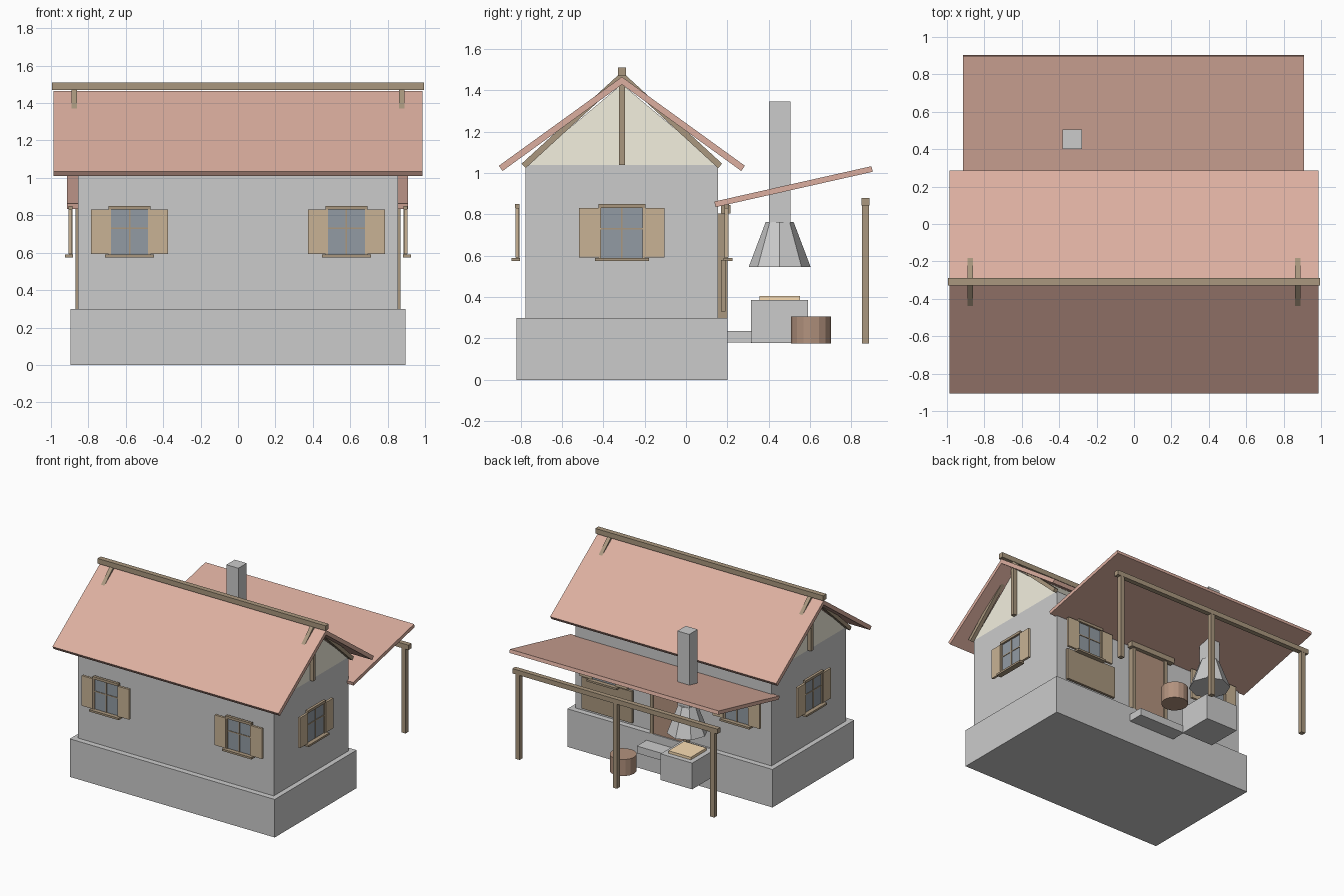
import bpy, bmesh, math
from mathutils import Matrix, Vector

if "Cube" in bpy.data.objects:
    bpy.data.objects.remove(bpy.data.objects["Cube"])


def material(name, rgb):
    m = bpy.data.materials.new(name)
    m.diffuse_color = (*rgb, 1)
    m.use_nodes = True
    m.node_tree.nodes["Principled BSDF"].inputs["Base Color"].default_value = m.diffuse_color
    return m


TILE = material("roof_tile", (0.72, 0.43, 0.35))
WOOD = material("dark_wood", (0.40, 0.31, 0.21))
SHUTTER = material("light_wood", (0.58, 0.45, 0.30))
DOOR = material("door_wood", (0.45, 0.29, 0.21))
GLASS = material("glass", (0.29, 0.33, 0.37))
PLASTER = material("cream_plaster", (0.90, 0.87, 0.74))
BOARD = material("pale_board", (0.95, 0.72, 0.45))


def finish(name, bm, mat=None, matrix=None):
    if matrix:
        bm.transform(matrix)
    bmesh.ops.recalc_face_normals(bm, faces=bm.faces)
    me = bpy.data.meshes.new(name)
    bm.to_mesh(me)
    bm.free()
    ob = bpy.data.objects.new(name, me)
    bpy.context.collection.objects.link(ob)
    if mat:
        me.materials.append(mat)
    return ob


def box(name, x, y, z, mat=None, matrix=None):
    """Box from (min, max) pairs."""
    bm = bmesh.new()
    bmesh.ops.create_cube(bm, size=1)
    for v in bm.verts:
        v.co = [r[0] if c < 0 else r[1] for c, r in zip(v.co, (x, y, z))]
    return finish(name, bm, mat, matrix)


def extrude_x(name, profile, x0, x1, mat=None):
    """Extrude a (y, z) profile along x."""
    bm = bmesh.new()
    face = bm.faces.new([bm.verts.new((x0, y, z)) for y, z in profile])
    out = bmesh.ops.extrude_face_region(bm, geom=[face])
    verts = [g for g in out["geom"] if isinstance(g, bmesh.types.BMVert)]
    bmesh.ops.translate(bm, verts=verts, vec=(x1 - x0, 0, 0))
    return finish(name, bm, mat)


def cone(name, sides, r1, r2, centre, z0, z1, mat=None):
    bm = bmesh.new()
    bmesh.ops.create_cone(bm, cap_ends=True, segments=sides, radius1=r1, radius2=r2, depth=z1 - z0)
    return finish(name, bm, mat, Matrix.Translation((*centre, (z0 + z1) / 2)))


# House body
YC = -0.31
box("plinth", (-0.895, 0.895), (-0.82, 0.2), (0, 0.3))
box("walls", (-0.855, 0.855), (-0.775, 0.155), (0.3, 1.04))
extrude_x("gable_wall", [(-0.775, 1.04), (0.155, 1.04), (YC, 1.43)], -0.855, 0.855, PLASTER)

# Main roof, mirrored about the ridge
for s, side in ((-1, "front"), (1, "back")):
    slab = [(0, 1.465), (0.595, 1.035), (0.577, 1.01), (0, 1.428)]
    extrude_x(side + "_roof", [(YC + s * d, z) for d, z in slab], -0.987, 0.987, TILE)
    rafter = [(0, 1.49), (0.485, 1.045), (0.465, 1.024), (0, 1.45)]
    for xs, end in ((-1, "left"), (1, "right")):
        extrude_x(f"{end}_{side}_gable_rafter", [(YC + s * d, z) for d, z in rafter],
                  xs * 0.875 - 0.015, xs * 0.875 + 0.015, WOOD)
box("ridge_beam", (-0.995, 0.995), (-0.33, -0.29), (1.47, 1.51), WOOD)
for s, end in ((-1, "left"), (1, "right")):
    xs = sorted((s * 0.855, s * 0.885))
    box(end + "_gable_post", xs, (-0.325, -0.295), (1.04, 1.45), WOOD)


# Window in wall space: x along the wall, y outward
def window(name, position, angle):
    m = Matrix.Translation(position) @ Matrix.Rotation(angle, 4, "Z")
    box(name + "_glass", (-0.1, 0.1), (0.03, 0.037), (0.59, 0.83), GLASS, m)
    box(name + "_mullion", (-0.004, 0.004), (0.035, 0.041), (0.59, 0.83), WOOD, m)
    box(name + "_crossbar", (-0.1, 0.1), (0.035, 0.041), (0.726, 0.734), WOOD, m)
    box(name + "_header", (-0.113, 0.113), (0.03, 0.052), (0.83, 0.85), WOOD, m)
    box(name + "_sill", (-0.13, 0.13), (0.027, 0.07), (0.575, 0.59), WOOD, m)
    for s, side in ((-1, "left"), (1, "right")):
        box(f"{name}_{side}_jamb", sorted((s * 0.1, s * 0.112)), (0.03, 0.045), (0.59, 0.83), SHUTTER, m)
        box(f"{name}_{side}_shutter", sorted((s * 0.112, s * 0.207)), (0.032, 0.05), (0.592, 0.83), SHUTTER, m)


for s, side in ((-1, "left"), (1, "right")):
    window(f"front_{side}_window", (s * 0.58, -0.775, 0), math.pi)
    window(f"back_{side}_window", (s * 0.58, 0.155, 0), 0)
    window(f"{side}_window", (s * 0.855, YC, 0), -s * math.pi / 2)

# Back door, step and wooden wall panel
box("door", (-0.12, 0.15), (0.155, 0.19), (0.3, 0.8), DOOR)
for s, side in ((-1, "left"), (1, "right")):
    xs = sorted((0.015 + s * 0.135, 0.015 + s * 0.16))
    box(side + "_door_jamb", xs, (0.155, 0.2), (0.3, 0.805), WOOD)
box("door_header", (-0.2, 0.2), (0.17, 0.215), (0.805, 0.845), WOOD)
box("door_step", (-0.2, 0.205), (0.2, 0.32), (0.18, 0.237))
box("wall_panel", (0.34, 0.78), (0.17, 0.19), (0.33, 0.58), WOOD)

# Lean-to roof with its posts and beam
extrude_x("porch_roof", [(0.137, 0.862), (0.897, 1.033), (0.903, 1.006), (0.143, 0.835)], -0.913, 0.91, TILE)
box("porch_beam", (-0.895, 0.895), (0.849, 0.887), (0.842, 0.88), WOOD)
for i, x in enumerate((-0.85, 0, 0.85)):
    box(f"porch_post_{i + 1}", (x - 0.018, x + 0.018), (0.85, 0.886), (0.175, 0.842), WOOD)

# Outdoor stove with hood and chimney, and a barrel
SX, SY = -0.33, 0.453
box("stove", (SX - 0.138, SX + 0.138), (SY - 0.138, SY + 0.138), (0.178, 0.385))
box("stove_top", (SX - 0.098, SX + 0.098), (SY - 0.098, SY + 0.098), (0.385, 0.405), BOARD)
cone("stove_hood", 8, 0.15, 0.068, (SX, SY), 0.545, 0.762)
box("chimney", (SX - 0.052, SX + 0.052), (SY - 0.052, SY + 0.052), (0.76, 1.345))
cone("barrel", 16, 0.097, 0.097, (0.125, 0.605), 0.175, 0.305, DOOR)
